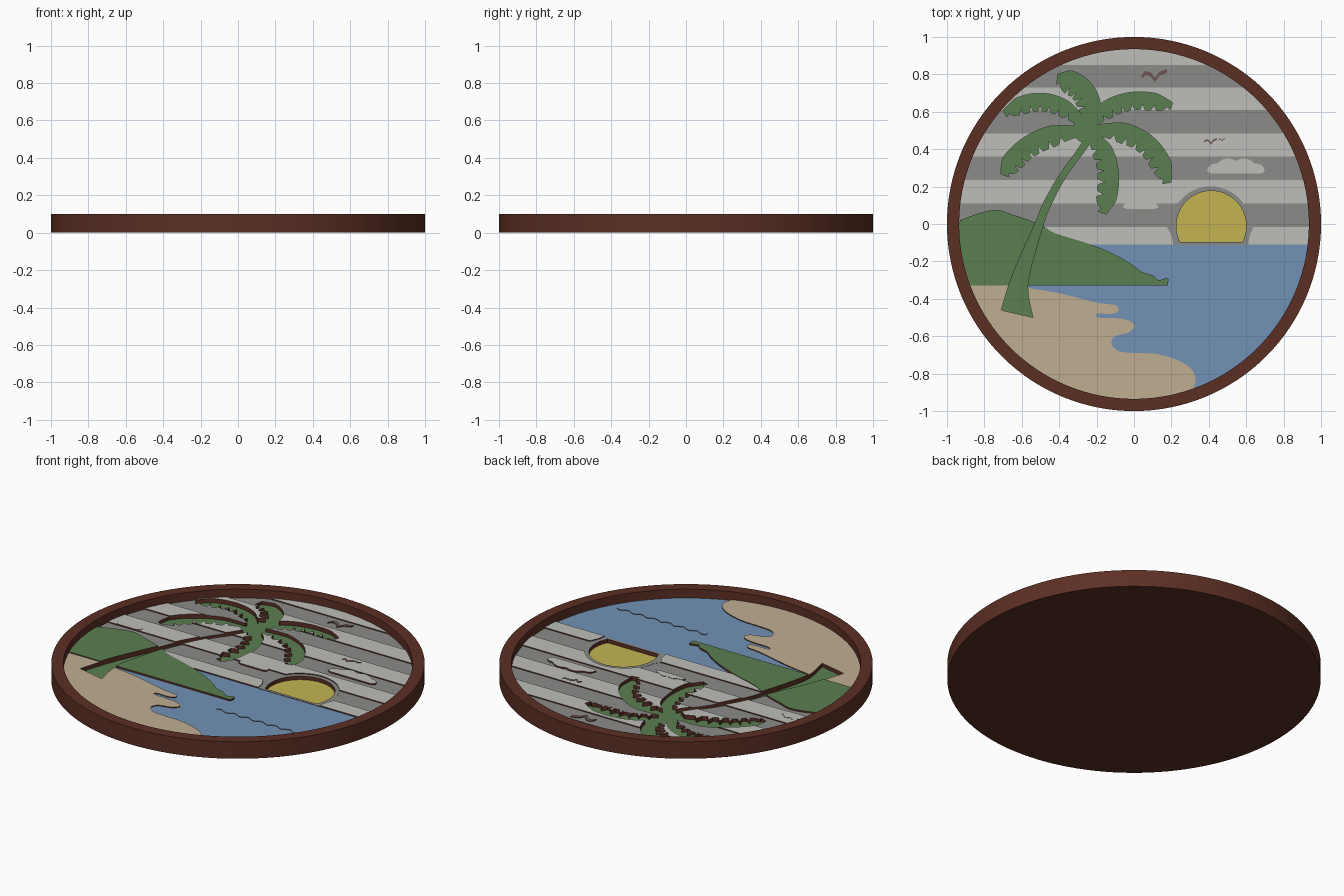
import bpy, bmesh, math
from mathutils import Vector

if "Cube" in bpy.data.objects:
    bpy.data.objects.remove(bpy.data.objects["Cube"])

R = 0.938          # radius of the carved field
Z0 = 0.015         # underside of every inlay


def material(name, r, g, b):
    m = bpy.data.materials.new(name)
    lin = [((c / 255 + 0.055) / 1.055) ** 2.4 for c in (r, g, b)]
    m.diffuse_color = (*lin, 1)
    m.use_nodes = True
    m.node_tree.nodes["Principled BSDF"].inputs["Base Color"].default_value = m.diffuse_color
    return m


BROWN = material("dark_brown_wood", 92, 47, 36)
LIGHT = material("light_grey", 189, 189, 185)
DARK = material("dark_grey", 139, 139, 137)
GREEN = material("palm_green", 90, 126, 80)
BLUE = material("sea_blue", 113, 145, 181)
TAN = material("sand", 192, 174, 145)
YELLOW = material("sun_yellow", 196, 181, 82)
BIRD = material("bird_brown", 112, 86, 84)


def paint(obj):
    """Upward faces keep the part colour, carved walls show brown wood."""
    for p in obj.data.polygons:
        p.material_index = 0 if p.normal.z > 0.5 else 1


def prism(name, pts, z1, mat, z0=Z0):
    bm = bmesh.new()
    f = bm.faces.new([bm.verts.new((x, y, z0)) for x, y in pts])
    top = bmesh.ops.extrude_face_region(bm, geom=[f])["geom"]
    for v in top:
        if isinstance(v, bmesh.types.BMVert):
            v.co.z = z1
    bmesh.ops.recalc_face_normals(bm, faces=bm.faces)
    me = bpy.data.meshes.new(name)
    bm.to_mesh(me)
    bm.free()
    me.materials.append(mat)
    me.materials.append(BROWN)
    obj = bpy.data.objects.new(name, me)
    bpy.context.collection.objects.link(obj)
    paint(obj)
    return obj


def boolean(obj, other, op):
    mod = obj.modifiers.new("cut", "BOOLEAN")
    mod.operation, mod.object, mod.solver = op, other, "EXACT"
    dg = bpy.context.evaluated_depsgraph_get()
    dg.update()
    me = bpy.data.meshes.new_from_object(obj.evaluated_get(dg))
    obj.modifiers.clear()
    obj.data = me
    me.materials.clear()
    for m in (obj["main"], BROWN):
        me.materials.append(bpy.data.materials[m] if isinstance(m, str) else m)
    paint(obj)


def cut(obj, cutter, op="DIFFERENCE"):
    obj["main"] = obj.data.materials[0].name
    boolean(obj, cutter, op)


def smooth(pts, n=5):
    """Catmull-Rom curve through the points."""
    p = [Vector(q) for q in pts]
    p = [p[0]] + p + [p[-1]]
    out = []
    for a, b, c, d in zip(p, p[1:], p[2:], p[3:]):
        for i in range(n):
            t = i / n
            out.append(tuple(0.5 * (2 * b + (c - a) * t + (2 * a - 5 * b + 4 * c - d) * t * t
                                    + (3 * b - a - 3 * c + d) * t ** 3)))
    return out + [tuple(p[-1])]


def arc(a0, a1, r=R, cx=0, cy=0, n=32):
    return [(cx + r * math.cos(a0 + (a1 - a0) * i / n),
             cy + r * math.sin(a0 + (a1 - a0) * i / n)) for i in range(n + 1)]


def band(y0, y1):
    """Slice of the round field between two heights."""
    a0, a1 = (math.asin(max(-1, min(1, y / R))) for y in (y0, y1))
    right = arc(a0, a1)
    if y1 >= R:
        right.pop()
    if y0 <= -R:
        right.pop(0)
    left = [(-x, y) for x, y in reversed(right)]
    extra = ([(0, R)] if y1 >= R else []), ([(0, -R)] if y0 <= -R else [])
    return right + extra[0] + left + extra[1]


# Round tray: solid back with a raised rim
bm = bmesh.new()
rings = []
N = 128
for r, z in ((1, 0), (1, 0.1), (0.935, 0.1), (0.935, 0.02)):
    rings.append([bm.verts.new((r * math.cos(2 * math.pi * i / N), r * math.sin(2 * math.pi * i / N), z))
                  for i in range(N)])
for a, b in zip(rings, rings[1:]):
    for i in range(N):
        bm.faces.new((a[i], a[(i + 1) % N], b[(i + 1) % N], b[i]))
bm.faces.new(rings[0][::-1])
bm.faces.new(rings[-1])
bmesh.ops.recalc_face_normals(bm, faces=bm.faces)
me = bpy.data.meshes.new("round_frame")
bm.to_mesh(me)
bm.free()
me.materials.append(BROWN)
frame = bpy.data.objects.new("round_frame", me)
bpy.context.collection.objects.link(frame)
bpy.context.view_layer.objects.active = frame
frame.select_set(True)
bpy.ops.object.shade_smooth_by_angle(angle=math.radians(30))

# Sky boards, alternating light and dark
ys = [R, 0.85, 0.73, 0.61, 0.485, 0.36, 0.235, 0.11, -0.015, -0.11]
boards = [prism(f"sky_board_{i}", band(lo, hi), 0.049 if i % 2 else 0.055, DARK if i % 2 else LIGHT)
          for i, (hi, lo) in enumerate(zip(ys, ys[1:]))]

# Sea, hill and beach
sea = prism("sea", band(-R, -0.11), 0.048, BLUE)
hill_top = smooth([(-0.93, 0.02), (-0.82, 0.06), (-0.73, 0.075), (-0.65, 0.05), (-0.56, 0.02), (-0.48, -0.015),
                   (-0.42, -0.05), (-0.26, -0.1), (-0.13, -0.15), (-0.02, -0.21), (0.04, -0.255),
                   (0.1, -0.275), (0.13, -0.3), (0.18, -0.29), (0.18, -0.33)])
hill = prism("hill", hill_top + arc(math.pi + math.asin(0.33 / R), math.pi + 0.01), 0.058, GREEN)
shore = smooth([(-0.55, -0.345), (-0.4, -0.37), (-0.2, -0.42), (-0.1, -0.435), (-0.085, -0.465), (-0.12, -0.48),
                (-0.2, -0.48), (-0.19, -0.5), (-0.08, -0.505), (-0.02, -0.52), (0, -0.55), (-0.03, -0.58),
                (-0.1, -0.6), (-0.12, -0.64), (-0.08, -0.68), (0, -0.69), (0.12, -0.695), (0.24, -0.73),
                (0.31, -0.78), (0.33, -0.83), (0.32, -0.87)])
beach = prism("beach", shore + arc(math.radians(-70), math.radians(-159.5)) + [(-0.6, -0.329)], 0.053, TAN)

# Wave line on the sea
xs = [0.18 + 0.58 * i / 60 for i in range(61)]
wave = [(x, -0.445 + 0.009 * math.sin(x * 70)) for x in xs]
prism("wave_line", wave + [(x, y - 0.012) for x, y in reversed(wave)], 0.051, BLUE, 0.045)


def frond(name, a, c, b, side, w=0.05, teeth=8):
    """Curved leaf with one smooth edge and one toothed edge."""
    a, b, c = Vector(a), Vector(b), Vector(c)
    n = teeth * 4
    plain, toothed = [], []
    for i in range(n + 1):
        t = i / n
        p = (1 - t) ** 2 * a + 2 * t * (1 - t) * c + t * t * b
        d = (2 * (1 - t) * (c - a) + 2 * t * (b - c)).normalized()
        nrm = Vector((-d.y, d.x)) * side
        k = w * min(1, 0.35 + 2.2 * t) * (1 if t < 0.85 else 1 - 3.8 * (t - 0.85))
        gap = 0.35 if i % 4 == 3 and i > 6 else 1.1
        plain.append(tuple(p - nrm * k))
        toothed.append(tuple(p + nrm * k * gap))
    return prism(name, plain + toothed[::-1], 0.03, GREEN)


# Palm, sunk below the boards
trunk = smooth([(-0.24, 0.5), (-0.3, 0.4), (-0.4, 0.26), (-0.48, 0.12), (-0.53, 0), (-0.62, -0.2),
                (-0.67, -0.33), (-0.71, -0.46)])
trunk += smooth([(-0.54, -0.5), (-0.565, -0.38), (-0.56, -0.27), (-0.49, -0.02), (-0.45, 0.09),
                 (-0.36, 0.26), (-0.25, 0.41), (-0.22, 0.48)])
palm = prism("palm", trunk, 0.03, GREEN)
parts = [prism("crown", arc(0, 2 * math.pi, 0.07, -0.255, 0.505, 24)[:-1], 0.03, GREEN),
         frond("leaf", (-0.24, 0.51), (-0.2, 0.75), (-0.41, 0.775), 1, 0.06, 6),
         frond("leaf", (-0.25, 0.51), (-0.09, 0.73), (0.2, 0.63), -1, 0.045),
         frond("leaf", (-0.25, 0.5), (0.12, 0.53), (0.175, 0.22), -1, 0.052),
         frond("leaf", (-0.25, 0.5), (-0.07, 0.33), (-0.17, 0.06), -1, 0.052, 7),
         frond("leaf", (-0.26, 0.5), (-0.6, 0.48), (-0.69, 0.26), 1, 0.054),
         frond("leaf", (-0.25, 0.51), (-0.45, 0.75), (-0.69, 0.59), 1, 0.045)]
for p in parts:
    cut(palm, p, "UNION")
    bpy.data.objects.remove(p)

# Sun in its recess, with a dark surround
a = math.asin(0.085 / 0.187)
sun_shape = arc(-a, math.pi + a, 0.187, 0.413, -0.01, 48)
halo_shape = ([(0.61, -0.112), (0.618, -0.06), (0.64, -0.015)] + arc(0.15, math.pi - 0.15, 0.213, 0.41, -0.012, 48)
              + [(0.175, -0.015), (0.2, -0.06), (0.21, -0.112)])
sun = prism("sun", sun_shape, 0.028, YELLOW)
halo = prism("sun_surround", halo_shape, 0.05, DARK)


def cutter_of(src):
    c = bpy.data.objects.new("cutter", src.data.copy())
    bpy.context.collection.objects.link(c)
    c.hide_render = True
    for v in c.data.vertices:
        v.co.z = 0.2 if v.co.z > 0.02 else -0.1
    return c


palm_cut, halo_cut, sun_cut = map(cutter_of, (palm, halo, sun))
cut(halo, sun_cut)
for b in boards[6:]:
    cut(b, halo_cut)
for b in boards + [sea, hill, beach]:
    cut(b, palm_cut)
for c in (palm_cut, halo_cut, sun_cut):
    bpy.data.objects.remove(c)

# Clouds: flat bottom, bumpy top
for i, (x0, x1, y, h, z) in enumerate(((0.39, 0.7, 0.275, 0.08, 0.057), (-0.06, 0.13, 0.085, 0.045, 0.057),
                                       (-0.88, -0.72, 0.115, 0.07, 0.057))):
    n = 40
    top = [(x1 + (x0 - x1) * k / n,
            y + h * (math.sin(math.pi * k / n) ** 0.4 if 0 < k < n else 0.1) * (0.78 + 0.22 * abs(math.cos(3 * math.pi * k / n))))
           for k in range(n + 1)]
    prism(f"cloud_{i}", [(x0 + 0.02, y - 0.005), (x1 - 0.02, y - 0.005)] + top, z, LIGHT, 0.04)

# Birds: small open-winged strokes
for i, (x, y, s, z) in enumerate(((0.11, 0.79, 0.07, 0.053), (0.41, 0.44, 0.035, 0.058), (0.47, 0.45, 0.018, 0.058))):
    line = [(-1, 0.05), (-0.75, 0.4), (-0.3, 0.3), (0.05, -0.1), (0.35, 0.35), (0.95, 0.55)]
    low = [(0.95, 0.25), (0.4, 0.05), (0.05, -0.45), (-0.35, 0), (-0.7, 0.1), (-0.95, -0.2)]
    prism(f"bird_{i}", [(x + s * u, y + s * v) for u, v in line + low], z, BIRD, 0.04)
